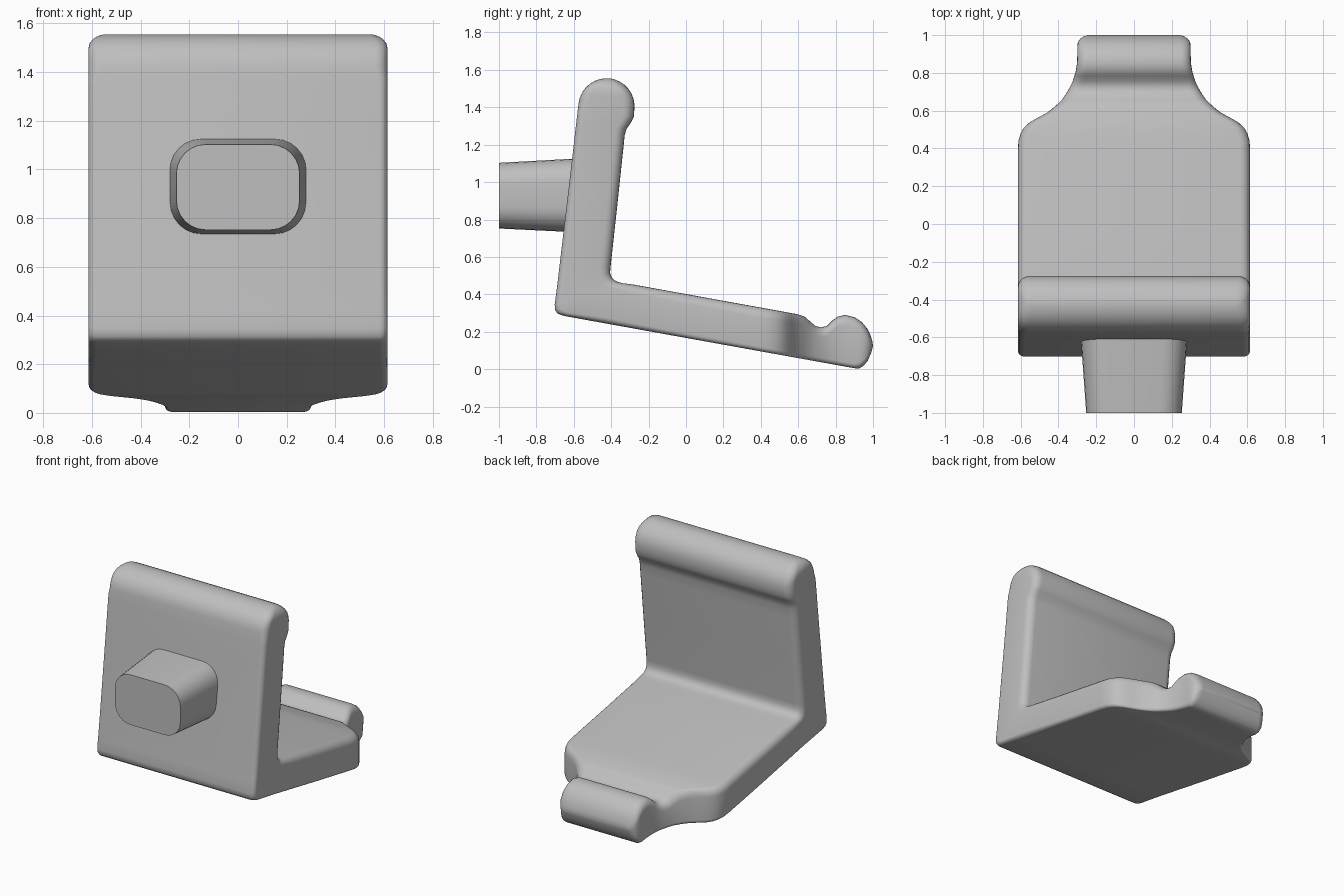
import bpy, bmesh, math
from mathutils import Vector

if "Cube" in bpy.data.objects:
    bpy.data.objects.remove(bpy.data.objects["Cube"])

grey = bpy.data.materials.new("plain grey")
grey.diffuse_color = (0.52, 0.52, 0.52, 1)
grey.use_nodes = True
grey.node_tree.nodes["Principled BSDF"].inputs["Base Color"].default_value = grey.diffuse_color


def rounded_rect(x0, x1, t0, t1, r_low, r_high, n):
    """Closed loop of a rectangle with different low and high corner radii."""
    pts = []
    corners = [(x1 - r_low, t0 + r_low, r_low, -90), (x1 - r_high, t1 - r_high, r_high, 0),
               (x0 + r_high, t1 - r_high, r_high, 90), (x0 + r_low, t0 + r_low, r_low, 180)]
    for cx, ct, r, start in corners:
        for i in range(n + 1):
            a = math.radians(start + 90 * i / n)
            pts.append((cx + r * math.cos(a), ct + r * math.sin(a)))
    return pts


def loft(name, loops, angle):
    """Skin a list of equal-length point loops and cap both ends."""
    bm = bmesh.new()
    rings = [[bm.verts.new(p) for p in loop] for loop in loops]
    n = len(rings[0])
    for a, b in zip(rings, rings[1:]):
        for i in range(n):
            j = (i + 1) % n
            bm.faces.new((a[i], a[j], b[j], b[i]))
    bm.faces.new(rings[0])
    bm.faces.new(rings[-1])
    bmesh.ops.recalc_face_normals(bm, faces=bm.faces)
    mesh = bpy.data.meshes.new(name)
    bm.to_mesh(mesh)
    bm.free()
    mesh.materials.append(grey)
    ob = bpy.data.objects.new(name, mesh)
    bpy.context.collection.objects.link(ob)
    bpy.ops.object.select_all(action='DESELECT')
    bpy.context.view_layer.objects.active = ob
    ob.select_set(True)
    bpy.ops.object.shade_smooth_by_angle(angle=math.radians(angle))
    return ob


def interp(table, y):
    if y <= table[0][0]:
        return table[0][1]
    for (a, va), (b, vb) in zip(table, table[1:]):
        if y <= b:
            return va + (vb - va) * (y - a) / (b - a)
    return table[-1][1]


W = 0.615
sections = []  # (outer point, inner point, half width, outer radius, inner radius)

# Rounded roll on top of the back plate
centre, along, across = Vector((-0.425, 1.405)), Vector((0.117, 0.993)), Vector((0.993, -0.117))
R = 0.15
for deg in (4, 12, 22, 32, 44, 56, 68, 80, 90):
    a = math.radians(deg)
    h, s = R * math.cos(a), R * math.sin(a)
    d = max(0, h - 0.08) / 0.07
    w = W - 0.07 * (1 - math.sqrt(max(0, 1 - d * d)))
    sections.append((centre + along * h - across * s, centre + along * h + across * s, w, 0.05, 0.06))

# Back plate, then round the corner into the seat
for p, q in [((-0.580, 1.375), (-0.279, 1.35)), ((-0.584, 1.34), (-0.296, 1.315)),
             ((-0.588, 1.305), (-0.318, 1.285)), ((-0.593, 1.265), (-0.328, 1.25)),
             ((-0.600, 1.20), (-0.335, 1.18)), ((-0.640, 0.86), (-0.369, 0.86)),
             ((-0.680, 0.52), (-0.403, 0.55)), ((-0.692, 0.42), (-0.406, 0.515)),
             ((-0.702, 0.345), (-0.397, 0.49)), ((-0.700, 0.315), (-0.383, 0.475)),
             ((-0.686, 0.297), (-0.365, 0.466)), ((-0.655, 0.285), (-0.335, 0.459)),
             ((-0.45, 0.248), (-0.28, 0.452))]:
    sections.append((Vector(p), Vector(q), W, 0.035, 0.055))

# Seat with shoulders narrowing to the tail, and the groove in its top
width = [(0.38, W), (0.44, 0.612), (0.48, 0.60), (0.51, 0.583), (0.54, 0.55), (0.565, 0.505),
         (0.59, 0.46), (0.62, 0.42), (0.66, 0.38), (0.70, 0.352), (0.76, 0.322), (0.83, 0.303), (0.88, 0.30)]
top = [(-0.28, 0.452), (0.60, 0.293), (0.635, 0.28), (0.66, 0.258), (0.69, 0.232), (0.72, 0.223),
       (0.755, 0.232), (0.785, 0.262), (0.81, 0.28), (0.85, 0.29), (0.90, 0.278)]
for y in (0, 0.38, 0.44, 0.48, 0.51, 0.54, 0.565, 0.59, 0.61, 0.635, 0.66, 0.69, 0.72,
          0.755, 0.785, 0.81, 0.85, 0.90):
    sections.append((Vector((y, 0.167 - 0.18 * y)), Vector((y, interp(top, y))), interp(width, y), 0.025, 0.055))

# Rounded tail end
for p, q, w in [((0.925, 0.003), (0.94, 0.252), 0.30), ((0.95, 0.018), (0.97, 0.215), 0.297),
                ((0.972, 0.045), (0.987, 0.18), 0.285), ((0.987, 0.08), (0.996, 0.15), 0.268),
                ((0.995, 0.103), (1.0, 0.125), 0.25)]:
    sections.append((Vector(p), Vector(q), w, 0.035, 0.055))

loops = []
for p, q, w, ro, ri in sections:
    length = (q - p).length
    ro, ri = min(ro, length * 0.45), min(ri, length * 0.45)
    loop = []
    for x, t in rounded_rect(-w, w, 0, length, ro, ri, 5):
        c = p.lerp(q, t / length)
        loop.append((x, c.x, c.y))
    loops.append(loop)
loft("angled_bracket", loops, 40)

# Tapered mounting peg on the front of the back plate
peg = []
for y, hw, z0, z1, r in [(-1.0, 0.253, 0.752, 1.103, 0.12), (-0.57, 0.284, 0.731, 1.127, 0.13)]:
    peg.append([(x, y, z) for x, z in rounded_rect(-hw, hw, z0, z1, r, r, 6)])
loft("mounting_peg", peg, 30)
